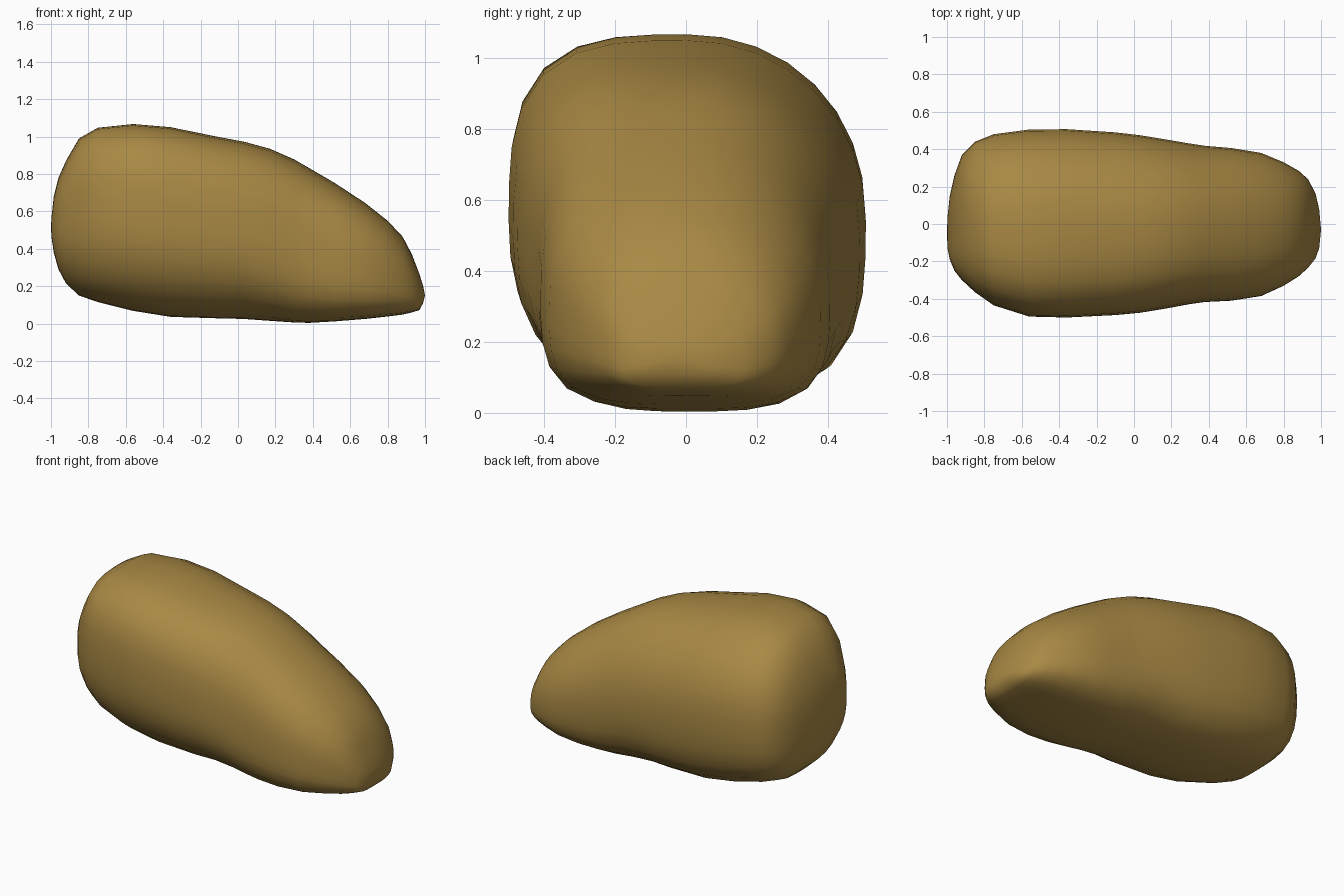
import bpy, bmesh, math

SIDES = 32
# Stations along the body: x, top z, bottom z, back y, front y
STATIONS = [
    (-0.997, 0.57, 0.46, 0.04, -0.13), (-0.985, 0.68, 0.38, 0.15, -0.19),
    (-0.96, 0.78, 0.29, 0.26, -0.25), (-0.92, 0.87, 0.215, 0.37, -0.30),
    (-0.85, 0.99, 0.15, 0.44, -0.365), (-0.75, 1.047, 0.115, 0.48, -0.435),
    (-0.56, 1.067, 0.068, 0.505, -0.495), (-0.36, 1.05, 0.036, 0.507, -0.50),
    (-0.10, 0.997, 0.028, 0.49, -0.487), (0.03, 0.973, 0.025, 0.475, -0.475),
    (0.17, 0.935, 0.015, 0.452, -0.452), (0.30, 0.878, 0.006, 0.43, -0.428),
    (0.38, 0.832, 0.004, 0.418, -0.417), (0.52, 0.75, 0.012, 0.406, -0.41),
    (0.68, 0.645, 0.025, 0.38, -0.385), (0.80, 0.55, 0.038, 0.33, -0.33),
    (0.88, 0.465, 0.048, 0.285, -0.28), (0.93, 0.37, 0.06, 0.24, -0.235),
    (0.97, 0.265, 0.072, 0.165, -0.185), (0.99, 0.20, 0.11, 0.08, -0.13),
]


def section(bm, x, top, bot, yb, yf):
    """Rounded-square ring, slightly twisted at the tail, flat-soled at the tip."""
    t = min(1, max(0, (x + 0.4) / 1.0))
    waist = 0.6 * math.exp(-((x - 0.1) / 0.25) ** 2)
    mix = lambda a, b: a + (b - a) * t
    cy, hy = (yb + yf) / 2, (yb - yf) / 2
    cz = bot + (top - bot) * mix(0.5, 0.42)
    ring = []
    for i in range(SIDES):
        a = 2 * math.pi * i / SIDES
        c, s = math.cos(a), math.sin(a)
        if s >= 0:
            n = mix(2.08, 2.0) if c > 0 else mix(3.3, 2.6)
        else:
            n = (mix(3.2, 3.8) if c > 0 else mix(2.3, 3.6)) - waist
        r = (abs(c) ** n + abs(s) ** n) ** (-1 / n)
        hz = top - cz if s >= 0 else cz - bot
        ring.append(bm.verts.new((x, cy + hy * r * c, cz + hz * r * s)))
    return ring


# Body: loft the rings and close both ends with a centre point
bm = bmesh.new()
rings = [section(bm, *st) for st in STATIONS]
for a, b in zip(rings, rings[1:]):
    for i in range(SIDES):
        j = (i + 1) % SIDES
        bm.faces.new((a[i], a[j], b[j], b[i]))
for ring, tip in ((rings[0], (-1, -0.05, 0.515)), (rings[-1], (1, -0.03, 0.15))):
    v = bm.verts.new(tip)
    for i in range(SIDES):
        bm.faces.new((ring[i], ring[(i + 1) % SIDES], v))
bmesh.ops.recalc_face_normals(bm, faces=bm.faces)
for f in bm.faces:
    f.smooth = True

mesh = bpy.data.meshes.new("rounded_body")
bm.to_mesh(mesh)
bm.free()
body = bpy.data.objects.new("rounded_body", mesh)
bpy.context.collection.objects.link(body)

# Single tan colour
tan = bpy.data.materials.new("tan brown")
tan.diffuse_color = (0.395, 0.248, 0.058, 1)
mesh.materials.append(tan)
